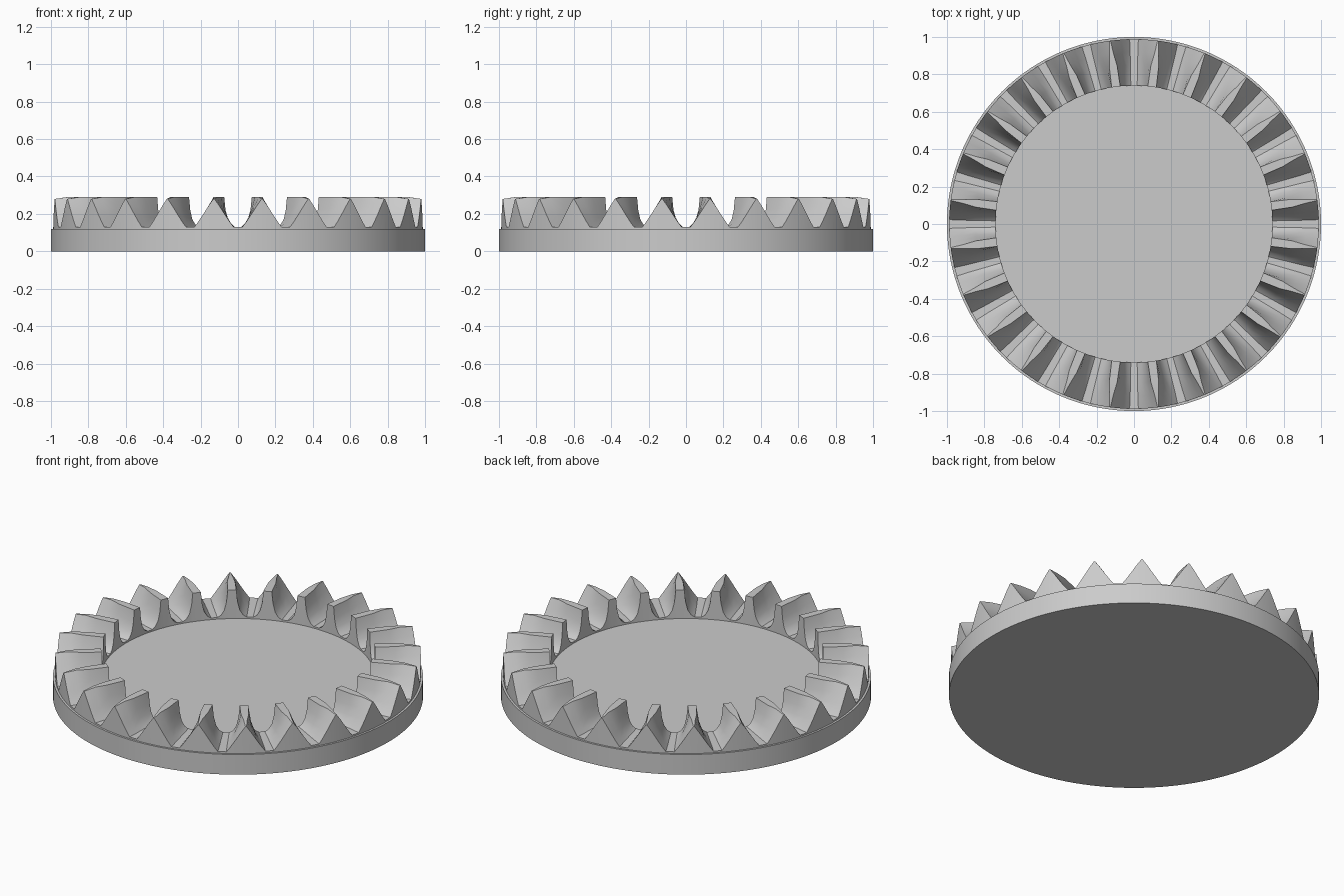
import bpy, bmesh, math
from mathutils import Matrix

cube = bpy.data.objects.get("Cube")
if cube:
    bpy.data.objects.remove(cube, do_unlink=True)

TEETH = 24
PITCH = 2 * math.pi / TEETH
RING_BOTTOM = 0.11

grey = bpy.data.materials.new("steel_grey")
grey.use_nodes = True
colour = (0.6, 0.6, 0.6, 1)
grey.diffuse_color = colour
grey.node_tree.nodes["Principled BSDF"].inputs["Base Color"].default_value = colour


def add_object(name, bm):
    bmesh.ops.recalc_face_normals(bm, faces=bm.faces)
    mesh = bpy.data.meshes.new(name)
    bm.to_mesh(mesh)
    bm.free()
    mesh.materials.append(grey)
    obj = bpy.data.objects.new(name, mesh)
    bpy.context.collection.objects.link(obj)
    bpy.ops.object.select_all(action="DESELECT")
    obj.select_set(True)
    bpy.context.view_layer.objects.active = obj
    bpy.ops.object.shade_smooth_by_angle(angle=math.radians(30))
    return obj


# Round base plate
bm = bmesh.new()
bmesh.ops.create_cone(bm, cap_ends=True, segments=192, radius1=1, radius2=1,
                      depth=0.12, matrix=Matrix.Translation((0, 0, 0.06)))
add_object("base_plate", bm)

# Half tooth sections from the inner to the outer radius: (half width, height)
sections = [
    (0.74, [(0.023, 0.29), (0.030, 0.22), (0.042, 0.17), (0.060, 0.142), (0.080, 0.13)]),
    (0.85, [(0.021, 0.29), (0.036, 0.23), (0.056, 0.18), (0.075, 0.147), (0.092, 0.13)]),
    (0.92, [(0.010, 0.29), (0.034, 0.238), (0.060, 0.188), (0.082, 0.152), (0.100, 0.13)]),
    (0.988, [(0.003, 0.28), (0.031, 0.24), (0.060, 0.195), (0.087, 0.155), (0.106, 0.13)]),
]


def section_points(radius, half):
    """One closed ring of points at a radius, following every tooth."""
    profile = [(-w, z) for w, z in reversed(half)] + half
    for tooth in range(TEETH):
        centre = (tooth + 0.5) * PITCH
        for w, z in profile:
            a = centre + w / radius
            yield radius * math.cos(a), radius * math.sin(a), z
        a = centre + PITCH / 2
        yield radius * math.cos(a), radius * math.sin(a), half[-1][1]


# Ring of face teeth, lofted between the sections and closed underneath
bm = bmesh.new()
loops = [[bm.verts.new(p) for p in section_points(r, half)] for r, half in sections]
for edge in (loops[-1], loops[0]):
    loops.append([bm.verts.new((v.co.x, v.co.y, RING_BOTTOM)) for v in edge])
    if edge is loops[0]:
        break
count = len(loops[0])
for i, ring in enumerate(loops):
    following = loops[(i + 1) % len(loops)]
    for j in range(count):
        k = (j + 1) % count
        bm.faces.new((ring[j], ring[k], following[k], following[j]))
add_object("tooth_ring", bm)
